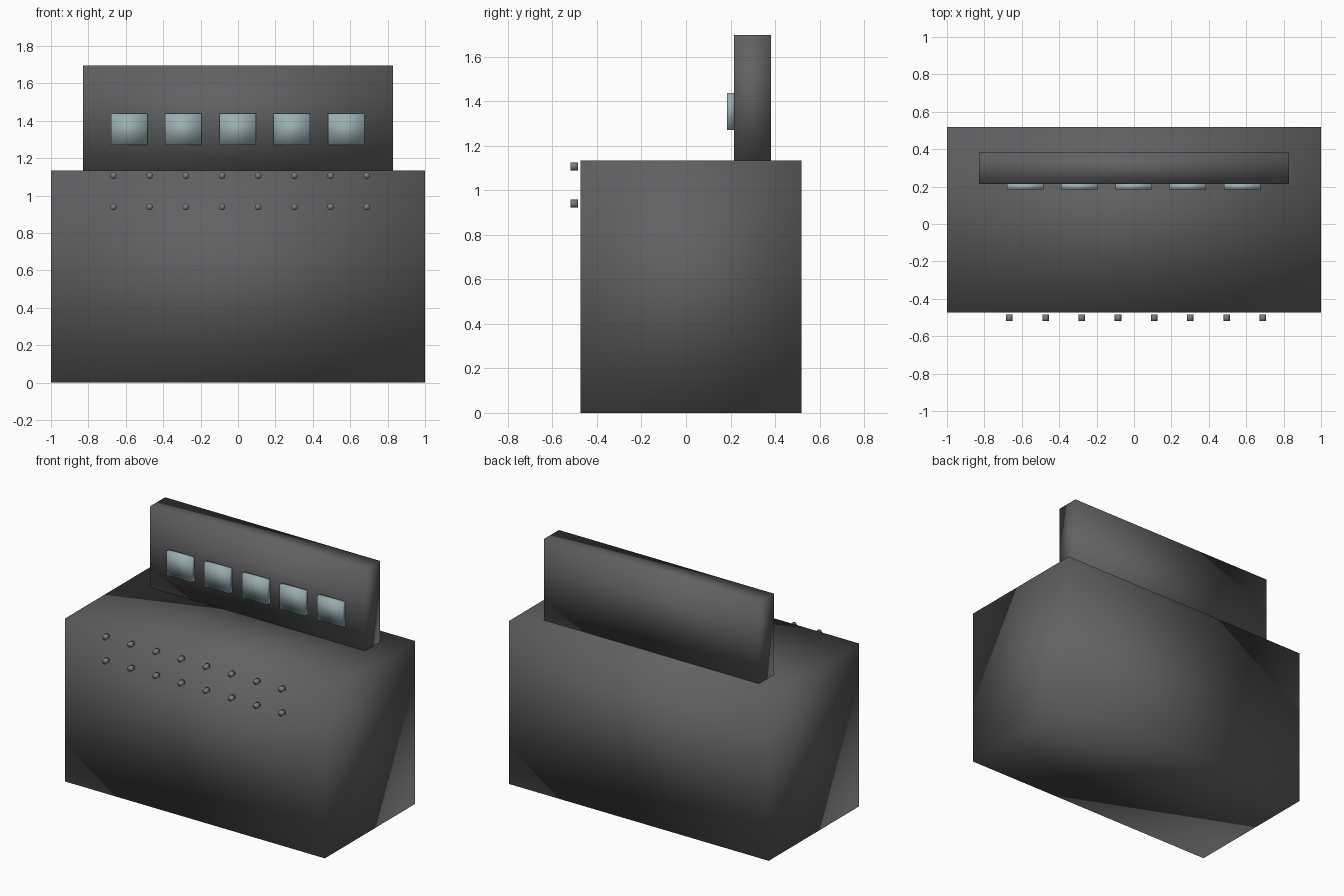
import bpy, math

if "Cube" in bpy.data.objects:
    bpy.data.objects.remove(bpy.data.objects["Cube"])


def material(name, rgb):
    m = bpy.data.materials.new(name)
    m.diffuse_color = (*rgb, 1)
    m.use_nodes = True
    m.node_tree.nodes["Principled BSDF"].inputs["Base Color"].default_value = m.diffuse_color
    return m


def finish(name, mat):
    o = bpy.context.object
    o.name = name
    o.data.materials.append(mat)
    bpy.ops.object.transform_apply(location=False, rotation=True, scale=True)
    bpy.ops.object.shade_smooth()  # soft shading runs across the corners
    return o


def box(name, x, y, z, mat):
    """Box from (min, max) ranges on each axis."""
    rng = (x, y, z)
    bpy.ops.mesh.primitive_cube_add(size=1, location=[(a + b) / 2 for a, b in rng])
    bpy.context.object.scale = [b - a for a, b in rng]
    return finish(name, mat)


dark = material("dark_casing", (0.12, 0.12, 0.125))
glass = material("pale_screen", (0.33, 0.43, 0.45))
metal = material("knob_grey", (0.2, 0.2, 0.2))

# Console body and upright panel
box("console_body", (-1, 1), (-0.473, 0.518), (0, 1.134), dark)
box("upright_panel", (-0.828, 0.828), (0.215, 0.381), (1.13, 1.697), dark)

# Row of screens on the panel
for i in range(5):
    cx = -0.002 + (i - 2) * 0.29
    box(f"screen_{i + 1}", (cx - 0.097, cx + 0.097), (0.184, 0.218), (1.27, 1.438), glass)

# Two rows of small round knobs just in front of the body
for row, z in enumerate((0.94, 1.107)):
    for i in range(8):
        bpy.ops.mesh.primitive_cylinder_add(
            vertices=12, radius=0.0175, depth=0.035,
            location=(-0.666 + i * 0.1935, -0.502, z), rotation=(math.pi / 2, 0, 0))
        finish(f"knob_{row + 1}_{i + 1}", metal)
